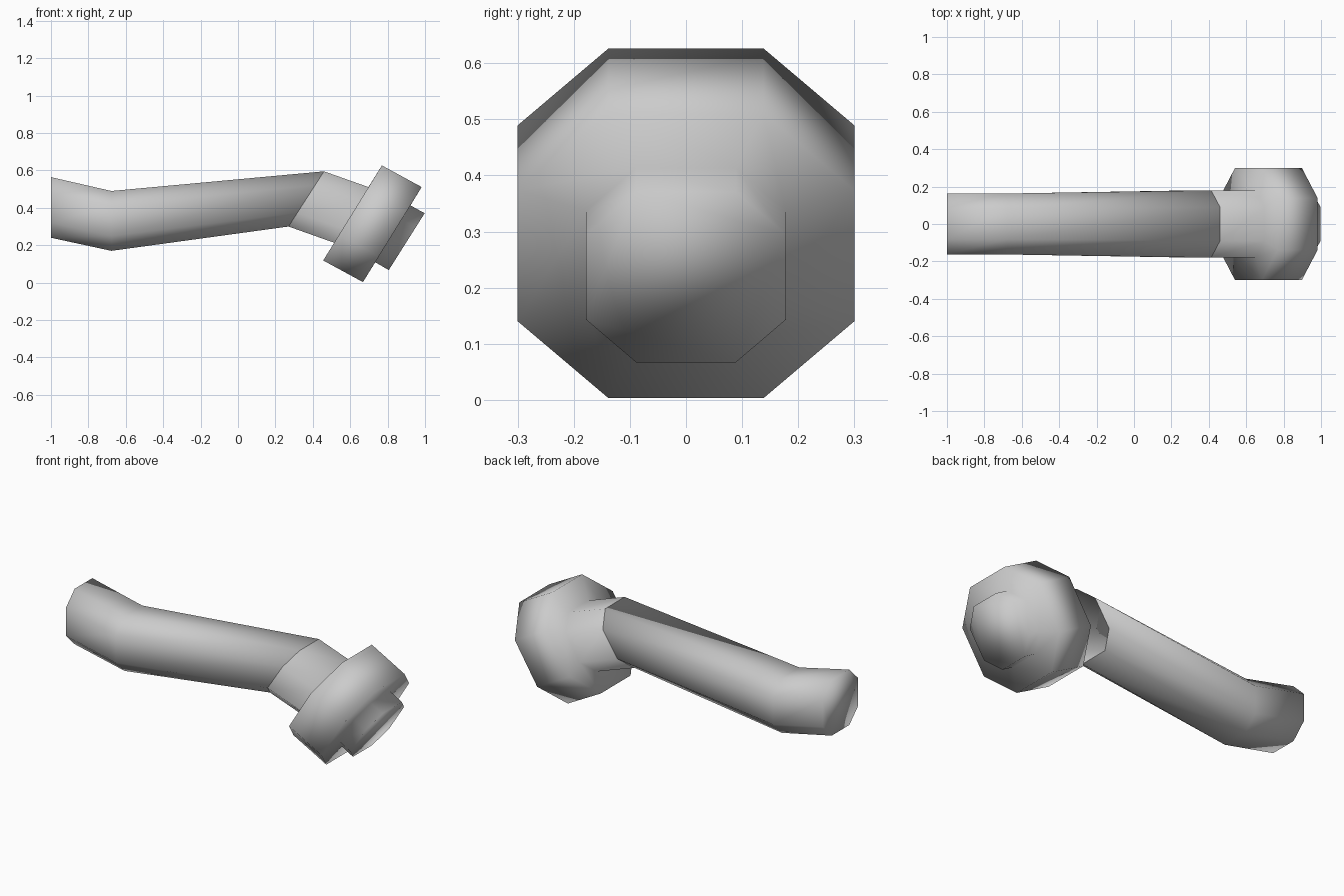
import bpy, bmesh

if "Cube" in bpy.data.objects:
    bpy.data.objects.remove(bpy.data.objects["Cube"])


def octagon(cx, cz, ux, uz, half_y, flat):
    """Eight points around (cx, 0, cz); (ux, uz) is the half-height vector."""
    shape = [(flat, 1), (1, flat), (1, -flat), (flat, -1),
             (-flat, -1), (-1, -flat), (-1, flat), (-flat, 1)]
    return [(cx + b * ux, a * half_y, cz + b * uz) for a, b in shape]


def loft(name, sections, cap_start=True):
    bm = bmesh.new()
    rings = [[bm.verts.new(p) for p in octagon(*s)] for s in sections]
    for r, s in zip(rings, rings[1:]):
        for i in range(8):
            j = (i + 1) % 8
            bm.faces.new((r[i], r[j], s[j], s[i]))
    if cap_start:
        bm.faces.new(rings[0])
    bm.faces.new(rings[-1])
    bmesh.ops.recalc_face_normals(bm, faces=bm.faces[:])
    for f in bm.faces:
        f.smooth = True
    mesh = bpy.data.meshes.new(name)
    bm.to_mesh(mesh)
    bm.free()
    ob = bpy.data.objects.new(name, mesh)
    bpy.context.collection.objects.link(ob)
    return ob


# Bent octagonal handle, running from the free end to the elbow
loft("handle", [
    (-1.0, 0.402, 0.0, 0.162, 0.163, 0.5),
    (-0.677, 0.33, 0.0, 0.16, 0.163, 0.5),
    (0.365, 0.4475, 0.095, 0.1475, 0.18, 0.5),
])

# Neck, wide collar and protruding tip in one stepped shape
loft("collar_head", [
    (0.365, 0.4475, 0.095, 0.1475, 0.18, 0.5),
    (0.606, 0.362, 0.091, 0.149, 0.18, 0.5),
    (0.6125, 0.3725, 0.157, 0.254, 0.30, 0.46),
    (0.825, 0.257, 0.157, 0.254, 0.30, 0.46),
    (0.828, 0.261, 0.094, 0.152, 0.178, 0.5),
    (0.902, 0.219, 0.096, 0.152, 0.178, 0.5),
])
